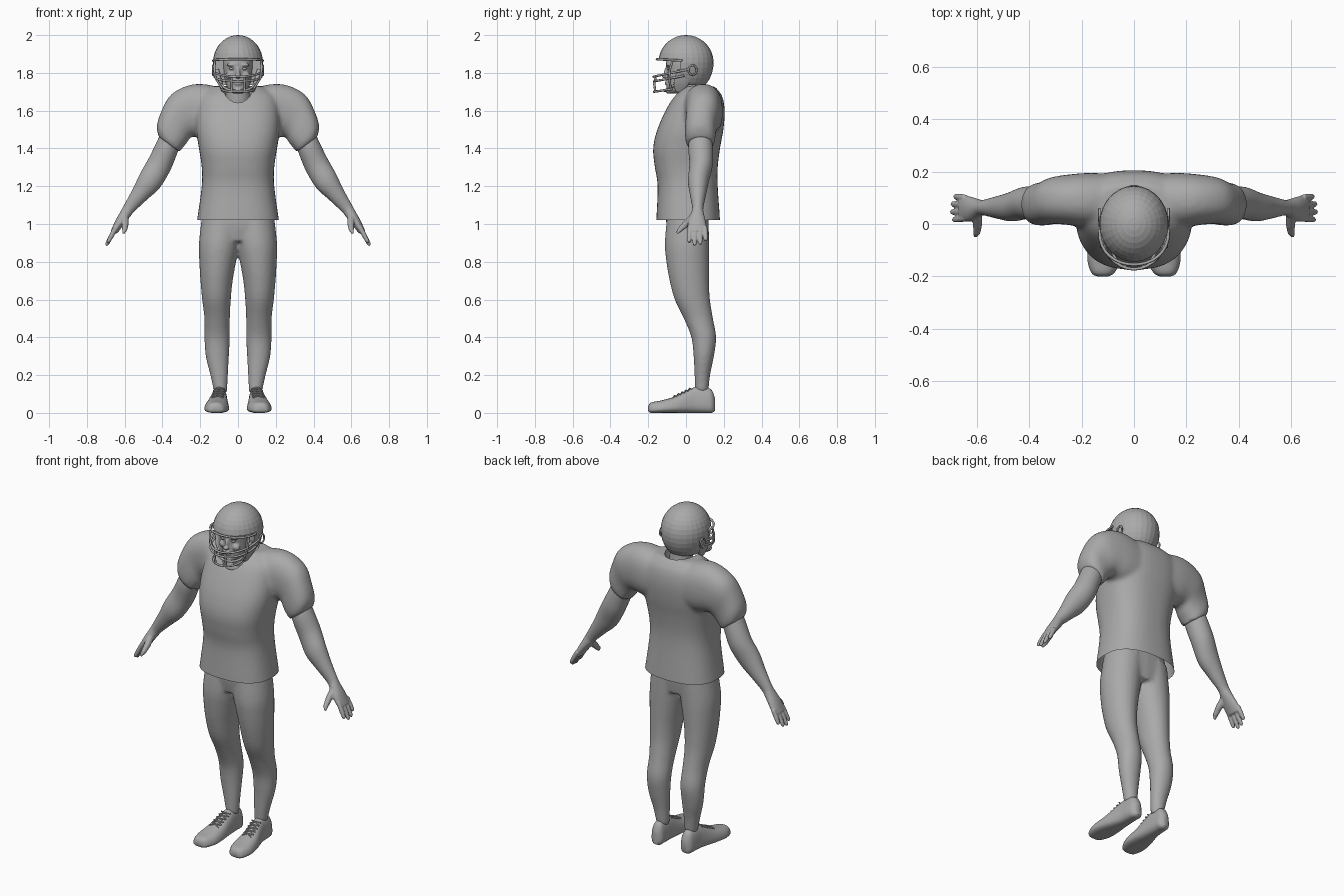
import bpy, bmesh, math
from mathutils import Vector, Matrix

if "Cube" in bpy.data.objects:
    bpy.data.objects.remove(bpy.data.objects["Cube"])

grey = bpy.data.materials.new("matte grey")
grey.use_nodes = True
grey.diffuse_color = (0.4, 0.4, 0.4, 1)
grey.node_tree.nodes["Principled BSDF"].inputs["Base Color"].default_value = (0.4, 0.4, 0.4, 1)


def select(objects):
    bpy.ops.object.select_all(action='DESELECT')
    for o in objects:
        o.select_set(True)
    bpy.context.view_layer.objects.active = objects[0]


def add_object(name, data):
    obj = bpy.data.objects.new(name, data)
    bpy.context.collection.objects.link(obj)
    data.materials.append(grey)
    return obj


def from_bmesh(name, bm):
    bmesh.ops.recalc_face_normals(bm, faces=bm.faces)
    mesh = bpy.data.meshes.new(name)
    bm.to_mesh(mesh)
    bm.free()
    return add_object(name, mesh)


def apply_all(obj):
    select([obj])
    bpy.ops.object.convert(target='MESH')
    return obj


def mirror(obj):
    obj.modifiers.new("mirror", 'MIRROR').use_mirror_merge = False
    return apply_all(obj)


def smooth(obj, degrees=50):
    select([obj])
    bpy.ops.object.shade_smooth_by_angle(angle=math.radians(degrees))
    return obj


def join(name, parts):
    select(parts)
    bpy.ops.object.join()
    parts[0].name = name
    return parts[0]


def blend(name, parts, voxel, rounds):
    """Melt overlapping closed parts into one smooth skin."""
    obj = join(name, parts)
    remesh = obj.modifiers.new("skin", 'REMESH')
    remesh.mode, remesh.voxel_size = 'VOXEL', voxel
    relax = obj.modifiers.new("relax", 'SMOOTH')
    relax.factor, relax.iterations = 0.5, rounds
    return smooth(apply_all(obj))


def cut(obj, cutters):
    for c in cutters:
        c.hide_render = True
        m = obj.modifiers.new("cut", 'BOOLEAN')
        m.operation, m.object = 'DIFFERENCE', c
    apply_all(obj)
    for c in cutters:
        bpy.data.objects.remove(c)


def level(z, x0, x1, y0, y1):
    """Horizontal cross-section."""
    return (x0, z, x1, z, y0, y1)


def loft(name, sections, power=2.0, taper=0.0, along_y=False, sides=28, steps=4):
    """Skin through sections (end a: x, z; end b: x, z; depth range y)."""
    s = [Vector(row) for row in sections]
    s = [s[0]] + s + [s[-1]]
    rows = []
    for a, b, c, d in zip(s, s[1:], s[2:], s[3:]):
        for k in range(steps):
            t = k / steps
            rows.append(0.5 * (2 * b + (c - a) * t + (2 * a - 5 * b + 4 * c - d) * t * t
                               + (3 * b - a - 3 * c + d) * t ** 3))
    rows.append(s[-1])
    bm = bmesh.new()
    rings = []
    for x0, z0, x1, z1, y0, y1 in rows:
        ring = []
        for i in range(sides):
            a = math.tau * i / sides
            v = math.copysign(abs(math.sin(a)) ** (2 / power), math.sin(a))
            u = math.copysign(abs(math.cos(a)) ** (2 / power), math.cos(a)) * (1 - taper * v)
            p = ((x0 + x1 + u * (x1 - x0)) / 2, (y0 + y1 + v * (y1 - y0)) / 2,
                 (z0 + z1 + u * (z1 - z0)) / 2)
            ring.append(bm.verts.new((p[0], p[2], p[1]) if along_y else p))
        rings.append(ring)
    for lo, hi in zip(rings, rings[1:]):
        for i in range(sides):
            j = (i + 1) % sides
            bm.faces.new((lo[i], lo[j], hi[j], hi[i]))
    bm.faces.new(rings[0])
    bm.faces.new(rings[-1])
    return from_bmesh(name, bm)


def tube(name, points, radius, radii=None):
    curve = bpy.data.curves.new(name, 'CURVE')
    curve.dimensions = '3D'
    curve.bevel_depth, curve.bevel_resolution, curve.use_fill_caps = radius, 2, True
    spline = curve.splines.new('POLY')
    spline.points.add(len(points) - 1)
    for i, p in enumerate(points):
        spline.points[i].co = (*p, 1)
        spline.points[i].radius = radii[i] if radii else 1
    return smooth(apply_all(add_object(name, curve)))


def ball(name, centre, size, tilt=0.0, u=24, v=16):
    bm = bmesh.new()
    bmesh.ops.create_uvsphere(bm, u_segments=u, v_segments=v, radius=1)
    bm.transform(Matrix.Translation(centre) @ Matrix.Rotation(tilt, 4, 'X')
                 @ Matrix.Diagonal((*size, 1)))
    return smooth(from_bmesh(name, bm))


def box(name, lo, hi):
    lo, hi = Vector(lo), Vector(hi)
    bm = bmesh.new()
    bmesh.ops.create_cube(bm, size=1)
    bm.transform(Matrix.Translation((lo + hi) / 2) @ Matrix.Diagonal((*(hi - lo), 1)))
    return from_bmesh(name, bm)


# Jersey: trunk and padded sleeves melted together, neck scooped, hem left open
trunk = loft("trunk", [level(z, -w, w, y0, y1) for z, w, y0, y1 in (
    (.96, .225, -.155, .18), (1.02, .217, -.157, .18), (1.2, .192, -.15, .168),
    (1.3, .192, -.165, .168), (1.4, .207, -.174, .18), (1.5, .222, -.152, .198),
    (1.6, .22, -.108, .205), (1.68, .2, -.06, .19), (1.73, .13, -.005, .15))], power=2.5, sides=40)
sleeve = mirror(loft("sleeve", [
    (.02, 1.7, .02, 1.45, 0, .19), (.16, 1.738, .17, 1.45, -.015, .195),
    (.26, 1.735, .22, 1.46, -.005, .19), (.355, 1.685, .25, 1.46, 0, .18),
    (.405, 1.6, .27, 1.43, -.005, .162), (.43, 1.52, .295, 1.4, -.005, .155),
    (.42, 1.46, .31, 1.38, .005, .148)], power=2.3))
jersey = blend("jersey", [trunk, sleeve], .011, 6)
cut(jersey, [ball("neck_cutter", (0, .03, 1.74), (.088, .16, .085), .5)])
bm = bmesh.new()
bm.from_mesh(jersey.data)
bmesh.ops.bisect_plane(bm, geom=bm.verts[:] + bm.edges[:] + bm.faces[:],
                       plane_co=(0, 0, 1.02), plane_no=(0, 0, -1), clear_outer=True)
bm.to_mesh(jersey.data)
bm.free()
smooth(jersey)

# Trousers
hips = loft("hips", [level(1.12, -.17, .17, -.1, .12), level(1, -.195, .195, -.105, .12),
                     level(.91, -.16, .16, -.09, .11)], power=2.3)
leg = mirror(loft("leg", [
    level(1.05, -.03, .19, -.1, .12), level(.9, -.01, .207, -.112, .122),
    level(.8, .01, .205, -.104, .122), level(.7, .028, .199, -.087, .122),
    level(.6, .038, .19, -.06, .127), level(.5, .043, .178, -.012, .143),
    level(.4, .043, .178, .028, .16), level(.3, .048, .171, .04, .148),
    level(.2, .053, .147, .045, .128), level(.11, .058, .127, .048, .118)]))
blend("trousers", [hips, leg], .01, 5)

# Arms with open hands
arm = loft("arm", [
    (.4, 1.5, .3, 1.43, .02, .135), (.428, 1.44, .325, 1.365, .012, .142),
    (.472, 1.35, .36, 1.28, .018, .142), (.517, 1.27, .415, 1.19, .01, .122),
    (.555, 1.19, .48, 1.13, .02, .107), (.6, 1.107, .55, 1.065, .033, .092),
    (.62, 1.07, .57, 1.04, .025, .095), (.648, 1.02, .603, .998, .01, .105),
    (.673, .965, .64, .95, .008, .112)])
fingers = []
for i, length in enumerate((.85, 1, .95, .75)):
    y = .022 + .026 * i
    root = Vector((.645, y, .985))
    tip = Vector((.698, y + .005 * (i - 1.5), .885))
    path = [root.lerp(tip, t * length) for t in (0, .5, .92, 1)]
    fingers.append(tube("finger", path, .0135, (1, 1, .8, .4)))
thumb = tube("thumb", [(.6, .04, 1.04), (.597, 0, 1.0), (.6, -.032, .97), (.607, -.048, .95)],
             .017, (1.2, 1.1, .85, .4))
mirror(blend("arms", [arm, thumb] + fingers, .005, 3))

# Shoes with laces
shoe = loft("shoes", [(x0, y, x1, y, z0, z1) for y, x0, x1, z0, z1 in (
    (-.2, .1, .14, .01, .035), (-.185, .075, .162, 0, .055), (-.13, .052, .176, 0, .066),
    (-.06, .05, .168, 0, .086), (0, .054, .152, 0, .116), (.05, .057, .14, 0, .137),
    (.1, .059, .136, 0, .137), (.135, .062, .13, 0, .122), (.153, .08, .112, .01, .08))],
    power=2.7, taper=.18, along_y=True)
mirror(smooth(shoe))
laces = []
for i in range(5):
    y = -.07 + .02 * i
    x, z = .108 - .002 * i, .085 + .0095 * i
    for s in (-1, 1):
        laces.append(tube("lace", [(x - .03 * s, y, z - .006), (x, y + .01, z + .007),
                                   (x + .03 * s, y + .02, z + .003)], .0035))
mirror(join("laces", laces))

# Head and neck
skull = loft("skull", [level(z, -w, w, y0, y1) for z, w, y0, y1 in (
    (1.69, .025, -.085, -.04), (1.71, .05, -.1, 0), (1.75, .066, -.103, .05),
    (1.8, .077, -.1, .09), (1.86, .08, -.105, .1), (1.92, .07, -.08, .09))])
neck = loft("neck", [level(1.56, -.085, .085, 0, .14), level(1.66, -.066, .066, -.015, .115),
                     level(1.78, -.06, .06, -.02, .1)])
features = [
    ball("nose", (0, -.103, 1.805), (.011, .014, .035), -.25),
    ball("nose_tip", (0, -.114, 1.782), (.017, .014, .011)),
    ball("chin", (0, -.09, 1.706), (.026, .02, .017)),
    ball("upper_lip", (0, -.102, 1.752), (.026, .009, .005)),
    ball("lower_lip", (0, -.102, 1.742), (.022, .009, .006))]
for s in (-1, 1):
    features += [ball("brow", (.035 * s, -.094, 1.842), (.027, .013, .008)),
                 ball("cheek", (.042 * s, -.08, 1.785), (.024, .02, .02))]
blend("head", [skull, neck] + features, .005, 2)
mirror(ball("eyes", (.033, -.091, 1.822), (.014, .01, .007)))

# Helmet: faceted dome with a face opening and a level lower rim
helmet = ball("helmet", (0, 0, 0), (.132, .146, .145), u=28, v=18)
for v in helmet.data.vertices:
    v.co.z = v.co.z * (1 if v.co.z > 0 else 1.15) + 1.855
cut(helmet, [box("face_cutter", (-.3, -.3, 1.5), (.3, -.03, 1.872)),
             box("rim_cutter", (-.3, -.31, 1.49), (.3, .3, 1.735))])
select([helmet])
bpy.ops.object.shade_flat()
mirror(smooth(loft("jaw_pads", [level(1.7, .07, .085, -.055, -.015), level(1.75, .083, .108, -.065, .02),
                                level(1.82, .1, .125, -.045, .03)], power=3)))


# Face guard, chin strap and side fittings
def bow(width, front, back, z_front, z_back):
    points = []
    for i in range(17):
        a = math.pi * (i / 16 - 0.5)
        c = math.cos(a) ** 0.8
        points.append((width * math.sin(a), back + (front - back) * c, z_back + (z_front - z_back) * c))
    return points


bars = [tube("bar", bow(*b), .006) for b in (
    (.132, -.155, -.02, 1.872, 1.865), (.13, -.172, .02, 1.78, 1.82),
    (.125, -.17, -.01, 1.755, 1.785), (.085, -.17, -.07, 1.7, 1.715))]
for s in (-1, 1):
    bars += [tube("bar", [(.035 * s, -.16, 1.782), (.036 * s, -.168, 1.74), (.034 * s, -.162, 1.7)], .006),
             tube("bar", [(.122 * s, -.07, 1.87), (.125 * s, -.085, 1.82), (.12 * s, -.09, 1.775),
                          (.083 * s, -.08, 1.715)], .006)]
    ring = [(.132 * s, .035 + .022 * math.cos(a), 1.815 + .026 * math.sin(a))
            for a in (math.tau * i / 12 for i in range(13))]
    bars.append(tube("ear_ring", ring, .005))
join("face_guard", bars)
tube("chin_strap", bow(.09, -.112, -.03, 1.705, 1.755), .007)
